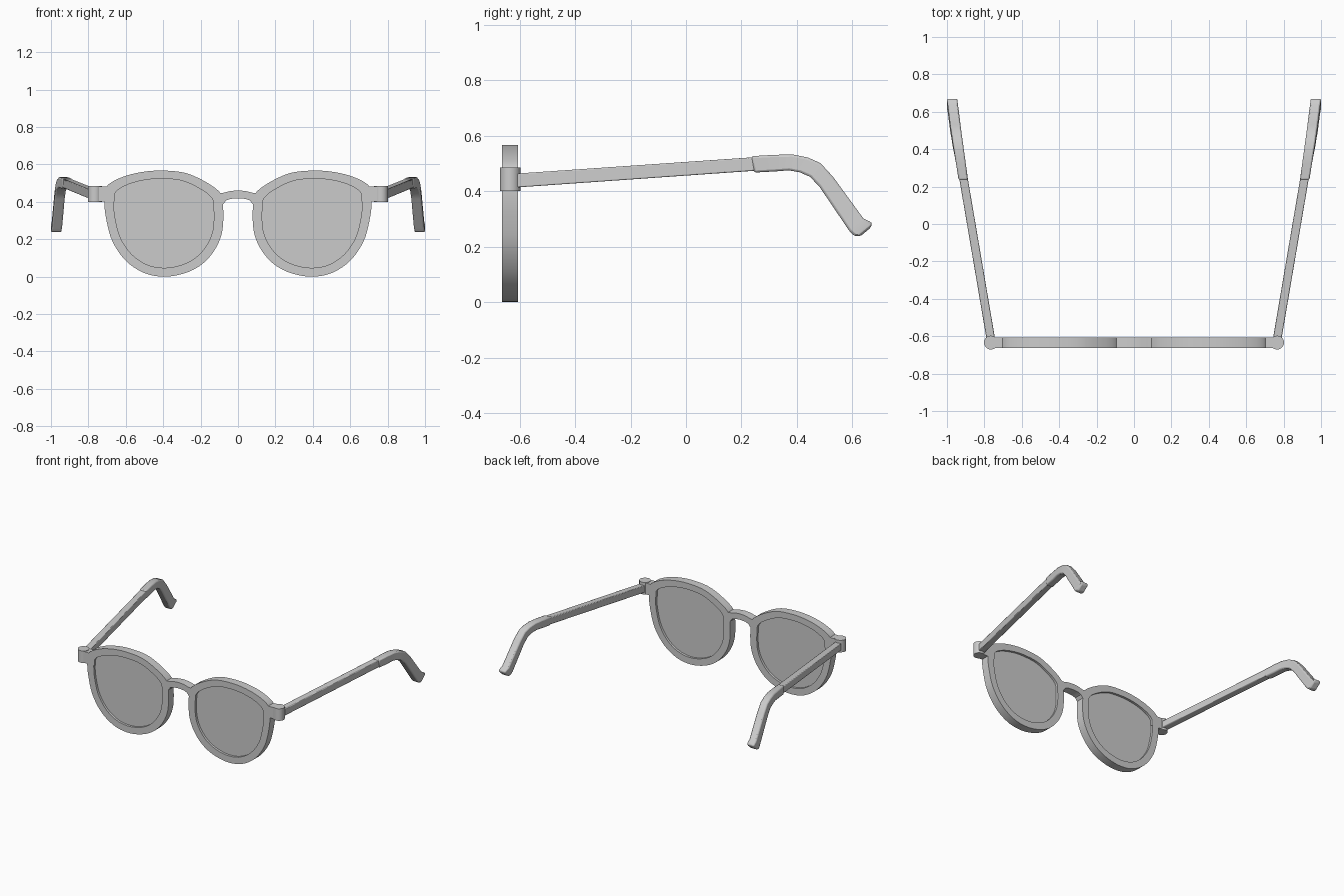
import bpy, bmesh, math
from mathutils import Vector

if "Cube" in bpy.data.objects:
    bpy.data.objects.remove(bpy.data.objects["Cube"])

grey = bpy.data.materials.new("light_grey")
grey.diffuse_color = (0.6, 0.6, 0.6, 1)
grey.use_nodes = True
grey.node_tree.nodes["Principled BSDF"].inputs["Base Color"].default_value = grey.diffuse_color
Y0, Y1 = -0.664, -0.606          # front and back of the frame
YC = (Y0 + Y1) / 2


def finish(name, bm, mirror=True, bevel=0.0):
    bmesh.ops.recalc_face_normals(bm, faces=bm.faces)
    me = bpy.data.meshes.new(name)
    bm.to_mesh(me)
    bm.free()
    me.materials.append(grey)
    ob = bpy.data.objects.new(name, me)
    bpy.context.collection.objects.link(ob)
    bpy.ops.object.select_all(action='DESELECT')
    ob.select_set(True)
    bpy.context.view_layer.objects.active = ob
    bpy.ops.object.shade_smooth_by_angle(angle=math.radians(35))
    if bevel:
        b = ob.modifiers.new("bevel", 'BEVEL')
        b.width, b.segments, b.limit_method = bevel, 2, 'ANGLE'
    if mirror:
        ob.modifiers.new("mirror", 'MIRROR')
    return ob


def smooth_loop(pts, n=5):
    """Closed Catmull-Rom curve through 2D points."""
    out, m = [], len(pts)
    for i in range(m):
        a, b, c, d = (Vector(pts[(i + k) % m]) for k in (-1, 0, 1, 2))
        for s in range(n):
            t = s / n
            out.append(0.5 * (2 * b + (c - a) * t + (2 * a - 5 * b + 4 * c - d) * t * t
                              + (3 * b - a - 3 * c + d) * t ** 3))
    return out


def ring(bm, pts, y):
    return [bm.verts.new((p[0], y, p[1])) for p in pts]


def bridge(bm, a, b):
    n = len(a)
    for i in range(n):
        bm.faces.new((a[i], a[(i + 1) % n], b[(i + 1) % n], b[i]))


def prism(name, pts, y0, y1, **kw):
    bm = bmesh.new()
    a, b = ring(bm, pts, y0), ring(bm, pts, y1)
    bridge(bm, a, b)
    bm.faces.new(a)
    bm.faces.new(b[::-1])
    return finish(name, bm, **kw)


# lens rim outline (x, z)
outline = smooth_loop([
    (0.39, 0.0), (0.50, 0.019), (0.60, 0.085), (0.672, 0.19), (0.705, 0.31),
    (0.715, 0.41), (0.702, 0.483), (0.62, 0.532), (0.51, 0.56), (0.40, 0.567),
    (0.28, 0.554), (0.17, 0.505), (0.094, 0.447), (0.08, 0.385), (0.083, 0.25),
    (0.12, 0.15), (0.19, 0.068), (0.28, 0.02)])
CX, CZ = 0.396, 0.295


def scaled(f):
    return [(CX + (p[0] - CX) * f, CZ + (p[1] - CZ) * f) for p in outline]


# rim
bm = bmesh.new()
rings = [ring(bm, scaled(f), y) for f, y in ((1, Y0), (1, Y1), (0.84, Y1), (0.84, Y0))]
for i in range(4):
    bridge(bm, rings[i], rings[(i + 1) % 4])
finish("rim", bm)

# lens, slightly recessed on both sides
prism("lens", scaled(0.85), Y0 + 0.016, Y1 - 0.016)

# nose bridge
top = [(0.11, 0.445), (0.075, 0.449), (0.04, 0.458), (0, 0.461)]
low = [(0, 0.419), (0.04, 0.416), (0.065, 0.407), (0.078, 0.388), (0.11, 0.36)]
half = top[:3] + low[1:]
left = [(-x, z) for x, z in half]
prism("nose_bridge", top + left[2::-1] + left[:2:-1] + low, Y0, Y1, mirror=False)

# end piece joining rim and hinge
prism("end_piece", [(0.66, 0.402), (0.765, 0.402), (0.765, 0.482), (0.66, 0.482)], Y0, Y1)

# hinge barrel
bm = bmesh.new()
bmesh.ops.create_cone(bm, cap_ends=True, segments=24, radius1=0.037, radius2=0.037, depth=0.085)
bmesh.ops.translate(bm, verts=bm.verts, vec=(0.765, -0.634, 0.4425))
finish("hinge", bm)


def arm(name, stations, bevel):
    """Stations: centre x, width, top (y, z), bottom (y, z)."""
    bm = bmesh.new()
    rows = []
    for x, w, (ty, tz), (by, bz) in stations:
        rows.append([bm.verts.new(c) for c in (
            (x - w / 2, ty, tz), (x + w / 2, ty, tz), (x + w / 2, by, bz), (x - w / 2, by, bz))])
    for a, b in zip(rows, rows[1:]):
        bridge(bm, a, b)
    bm.faces.new(rows[0])
    bm.faces.new(rows[-1][::-1])
    finish(name, bm, bevel=bevel)


# straight temple arm
arm("temple", [(0.763, 0.046, (-0.63, 0.462), (-0.63, 0.412)),
               (0.916, 0.046, (0.27, 0.524), (0.27, 0.475))], 0.004)

# curved ear tip
arm("ear_tip", [(0.913, 0.05, (0.235, 0.526), (0.245, 0.467)),
                (0.925, 0.052, (0.32, 0.531), (0.32, 0.471)),
                (0.934, 0.053, (0.385, 0.532), (0.37, 0.475)),
                (0.942, 0.054, (0.44, 0.521), (0.41, 0.468)),
                (0.948, 0.054, (0.485, 0.501), (0.447, 0.452)),
                (0.954, 0.055, (0.53, 0.452), (0.482, 0.415)),
                (0.968, 0.055, (0.64, 0.301), (0.588, 0.258)),
                (0.972, 0.055, (0.671, 0.287), (0.606, 0.238)),
                (0.972, 0.05, (0.668, 0.27), (0.63, 0.238))], 0.008)
